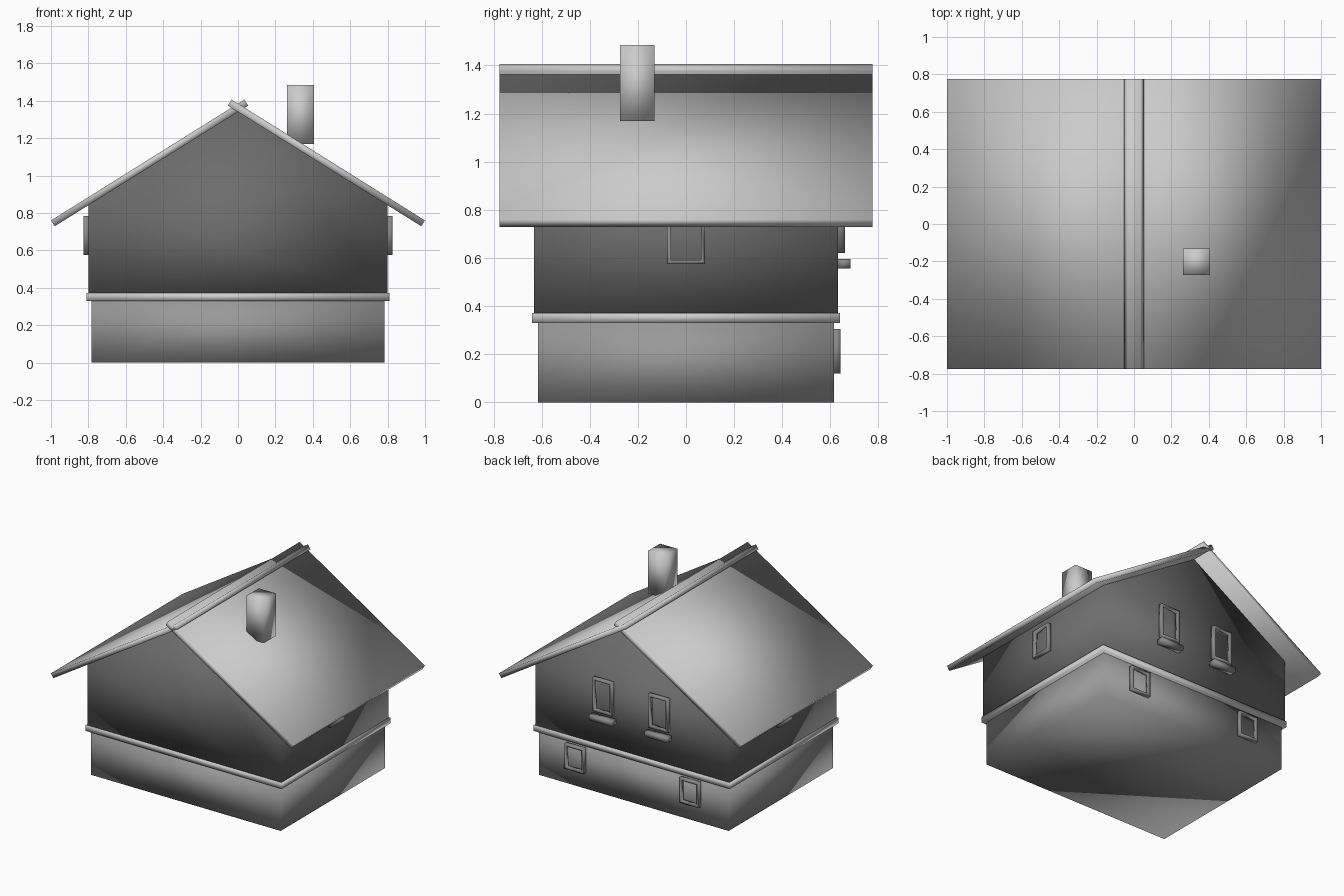
import bpy, bmesh
from math import radians

if "Cube" in bpy.data.objects:
    bpy.data.objects.remove(bpy.data.objects["Cube"])

SLOPE = 0.626      # roof rise per unit of run
APEX = 1.343       # underside of the roof at the ridge


def material(name, grey):
    mat = bpy.data.materials.new(name)
    mat.diffuse_color = (grey, grey, grey, 1)
    mat.use_nodes = True
    mat.node_tree.nodes["Principled BSDF"].inputs["Base Color"].default_value = mat.diffuse_color
    return mat


WALL = material("dark_wall", 0.15)
BASE = material("base_grey", 0.32)
TRIM = material("trim_grey", 0.25)


def finish(name, bm, mat=None):
    """Turn a bmesh into a softly shaded object."""
    bmesh.ops.recalc_face_normals(bm, faces=bm.faces)
    me = bpy.data.meshes.new(name)
    bm.to_mesh(me)
    bm.free()
    me.shade_smooth()
    if mat:
        me.materials.append(mat)
    ob = bpy.data.objects.new(name, me)
    bpy.context.collection.objects.link(ob)
    return ob


def prism(name, profile, y0, y1, mat=None):
    """Extrude an x-z profile from y0 to y1."""
    bm = bmesh.new()
    face = bm.faces.new([bm.verts.new((x, y0, z)) for x, z in profile])
    ext = bmesh.ops.extrude_face_region(bm, geom=[face], use_keep_orig=True)
    verts = [v for v in ext["geom"] if isinstance(v, bmesh.types.BMVert)]
    bmesh.ops.translate(bm, verts=verts, vec=(0, y1 - y0, 0))
    return finish(name, bm, mat)


def box(name, x0, x1, y0, y1, z0, z1, mat=None):
    return prism(name, [(x0, z0), (x1, z0), (x1, z1), (x0, z1)], y0, y1, mat)


def window_frame(name, loc, turn, w, h, depth=0.034, border=0.017):
    """Open rectangular frame; its back sits at loc, turned about z to face outward."""
    bm = bmesh.new()
    rings = []
    for z in (0, depth):
        for inset in (0, border):
            a, b = w / 2 - inset, h / 2 - inset
            rings.append([bm.verts.new((x, y, z)) for x, y in
                          ((-a, -b), (a, -b), (a, b), (-a, b))])
    back_out, back_in, front_out, front_in = rings
    for r, s in ((back_out, front_out), (front_out, front_in),
                 (front_in, back_in), (back_in, back_out)):
        for i in range(4):
            j = (i + 1) % 4
            bm.faces.new((r[i], r[j], s[j], s[i]))
    ob = finish(name, bm, TRIM)
    ob.location = loc
    ob.rotation_euler = (radians(90), 0, radians(turn))
    return ob


# Walls: stone base, floor band, gabled upper storey
box("base_wall", -0.783, 0.783, -0.615, 0.615, 0, 0.335, BASE)
box("floor_band", -0.81, 0.81, -0.64, 0.64, 0.33, 0.372)
eave = APEX + 0.008 - 0.8 * SLOPE
prism("upper_wall", [(-0.8, 0.36), (0.8, 0.36), (0.8, eave), (0, APEX + 0.008), (-0.8, eave)],
      -0.632, 0.632, WALL)

# Roof: two slabs that cross at the ridge
for side, name in ((1, "roof_right"), (-1, "roof_left")):
    slab = [(1.0, 0.76), (0.98, 0.729), (-0.054, 1.374), (-0.034, 1.406)]
    prism(name, [(side * x, z) for x, z in slab], -0.775, 0.775)

# Chimney
box("chimney", 0.262, 0.406, -0.274, -0.13, 1.17, 1.485)

# Side windows
window_frame("window_right", (0.793, 0, 0.68), 90, 0.16, 0.21)
window_frame("window_left", (-0.793, 0, 0.68), -90, 0.16, 0.21)

# Back windows: upper pair with sills, lower pair in the base
for side, tag in ((1, "right"), (-1, "left")):
    x = 0.23 * side
    window_frame("upper_window_" + tag, (x, 0.627, 0.745), 180, 0.16, 0.25)
    box("sill_" + tag, x - 0.093, x + 0.093, 0.632, 0.684, 0.557, 0.595, TRIM)
    window_frame("lower_window_" + tag, (0.475 * side, 0.608, 0.212), 180, 0.16, 0.187)
